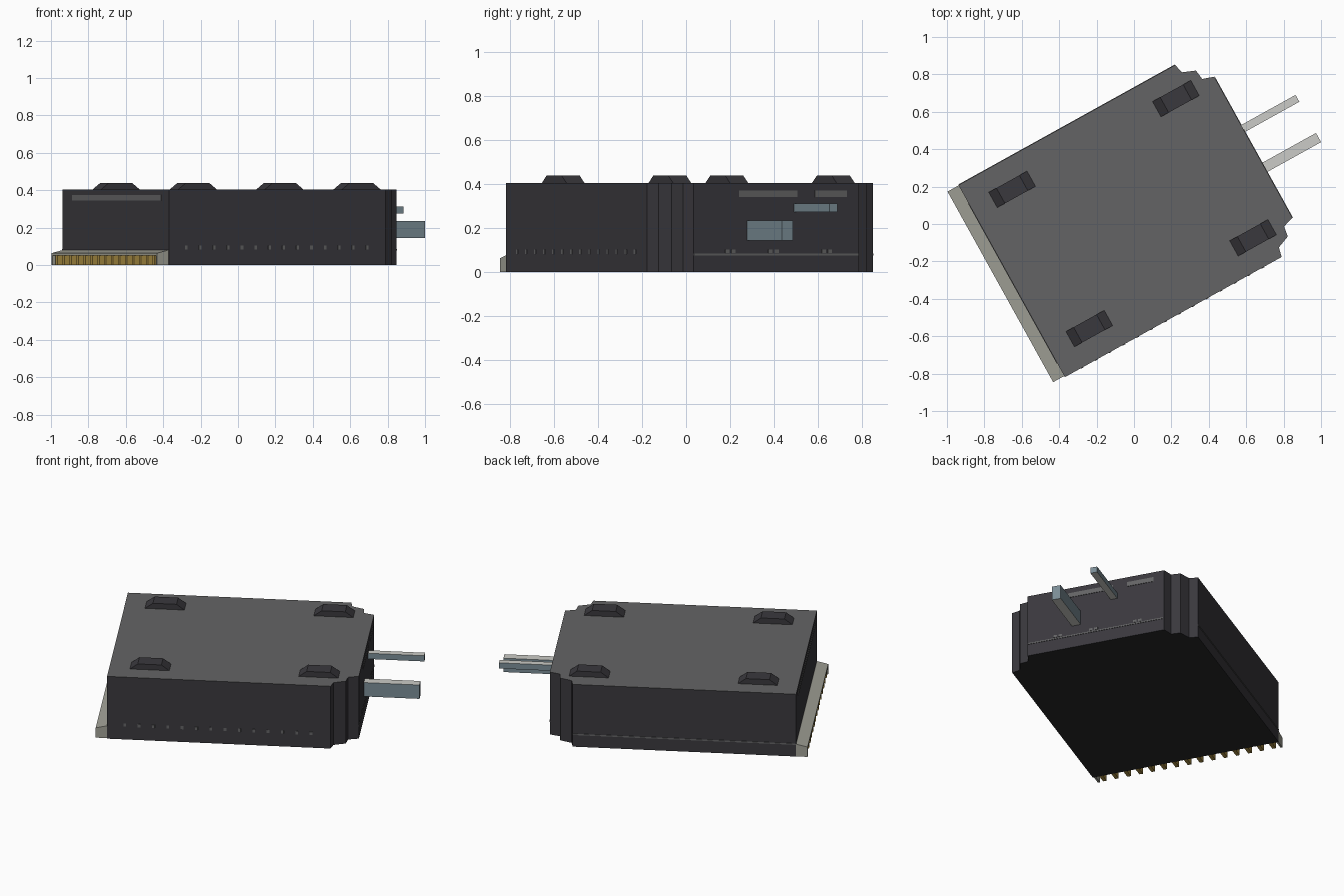
import bpy, bmesh, math
from mathutils import Matrix

if "Cube" in bpy.data.objects:
    bpy.data.objects.remove(bpy.data.objects["Cube"])

ROT = Matrix.Rotation(math.radians(29), 4, 'Z')   # whole module is turned on the ground


def mat(name, r, g, b):
    m = bpy.data.materials.new(name)
    m.diffuse_color = (r, g, b, 1)
    m.use_nodes = True
    m.node_tree.nodes["Principled BSDF"].inputs["Base Color"].default_value = m.diffuse_color
    return m


GREY = mat("lid_grey", 0.127, 0.127, 0.13)
DARK = mat("dark_plastic", 0.042, 0.04, 0.047)
BLACK = mat("underside_black", 0.021, 0.021, 0.022)
BEIGE = mat("beige_plastic", 0.36, 0.36, 0.31)
PALE = mat("pale_metal", 0.6, 0.6, 0.57)
BLUE = mat("blue_steel", 0.2, 0.27, 0.31)
GOLD = mat("gold", 0.42, 0.28, 0.06)


def finish(name, bm, mats, rule=None):
    bmesh.ops.recalc_face_normals(bm, faces=bm.faces)
    bm.normal_update()
    if rule:
        for f in bm.faces:
            f.material_index = rule(f.normal)
    me = bpy.data.meshes.new(name)
    bm.to_mesh(me)
    bm.free()
    for m in mats:
        me.materials.append(m)
    ob = bpy.data.objects.new(name, me)
    ob.matrix_world = ROT
    bpy.context.collection.objects.link(ob)
    return ob


def prism(name, pts, axis, a, b, mats, rule=None):
    """Extrude a 2D profile along one axis from a to b."""
    bm = bmesh.new()
    vs = []
    for p, q in pts:
        vs.append(bm.verts.new((p, q, a) if axis == 'z' else (p, a, q)))
    face = bm.faces.new(vs)
    new = bmesh.ops.extrude_face_region(bm, geom=[face])['geom']
    d = (0, 0, b - a) if axis == 'z' else (0, b - a, 0)
    bmesh.ops.translate(bm, vec=d, verts=[v for v in new if isinstance(v, bmesh.types.BMVert)])
    return finish(name, bm, mats, rule)


def box(name, x0, x1, y0, y1, z0, z1, mats, rule=None):
    return prism(name, [(x0, y0), (x1, y0), (x1, y1), (x0, y1)], 'z', z0, z1, mats, rule)


# Housing with two stepped corners, mirrored about the centre line
MID, L, R, H = 0.05, -0.72, 0.757, 0.405
steps = [(0.605, -0.587), (0.617, -0.535), (0.687, -0.507), (0.695, -0.451), (R, -0.431)]
half = [(L, -0.587)] + steps
outline = [(x, MID + y) for x, y in half] + [(x, MID - y) for x, y in reversed(half)]
prism("housing", outline, 'z', 0, H, [DARK, GREY, BLACK],
      lambda n: 1 if n.z > 0.5 else 2 if n.z < -0.5 else 0)

# Four feet on the lid, sloped at both ends
for x in (-0.48, 0.521):
    for y in (-0.373, 0.478):
        prism("lid_foot", [(x - 0.117, H), (x + 0.117, H), (x + 0.07, 0.44), (x - 0.07, 0.44)],
              'y', y - 0.047, y + 0.047, [DARK])

# Connector cover, end caps and pins along the left wall
prism("connector_cover", [(L, 0.055), (L, 0.08), (-0.788, 0.064), (-0.788, 0.052)],
      'y', -0.53, 0.635, [BEIGE])
for y in (-0.53, 0.623):
    prism("connector_end_cap", [(L, 0), (L, 0.08), (-0.788, 0.064), (-0.788, 0)],
          'y', y, y + 0.012, [BEIGE])
for i in range(15):
    y = -0.485 + i * 1.07 / 14
    box("connector_pin", -0.784, L, y - 0.011, y + 0.011, 0.0, 0.055, [GOLD])

# Two blades on the right wall
ends = lambda n: 1 if abs(n.z) > 0.5 else 0
box("large_blade", 0.74, 1.087, -0.102, -0.046, 0.145, 0.235, [BLUE, PALE], ends)
box("small_blade", 0.74, 1.09, 0.143, 0.185, 0.275, 0.312, [BLUE, PALE], ends)

# Thin label plates
T = 0.003
box("left_label", L - T, L, -0.454, 0.526, 0.345, 0.375, [GREY])
box("right_label_long", R, R + T, -0.145, 0.158, 0.342, 0.371, [GREY])
box("right_label_short", R, R + T, 0.249, 0.415, 0.342, 0.371, [GREY])

# Seam lines near the base
box("right_seam", R, R + T, -0.38, 0.475, 0.077, 0.085, [GREY])
box("back_seam", L, 0.605, 0.637, 0.637 + T, 0.077, 0.085, [GREY])

# Small vent marks along the front and right walls
for i in range(14):
    x = -0.615 + i * 1.105 / 13
    box("front_vent", x - 0.008, x + 0.008, -0.537 - T, -0.537, 0.084, 0.104, [GREY])
for y in (-0.19, 0.035, 0.312):
    for s in (-0.016, 0.016):
        box("right_vent", R, R + T, y + s - 0.011, y + s + 0.011, 0.088, 0.104, [GREY])
